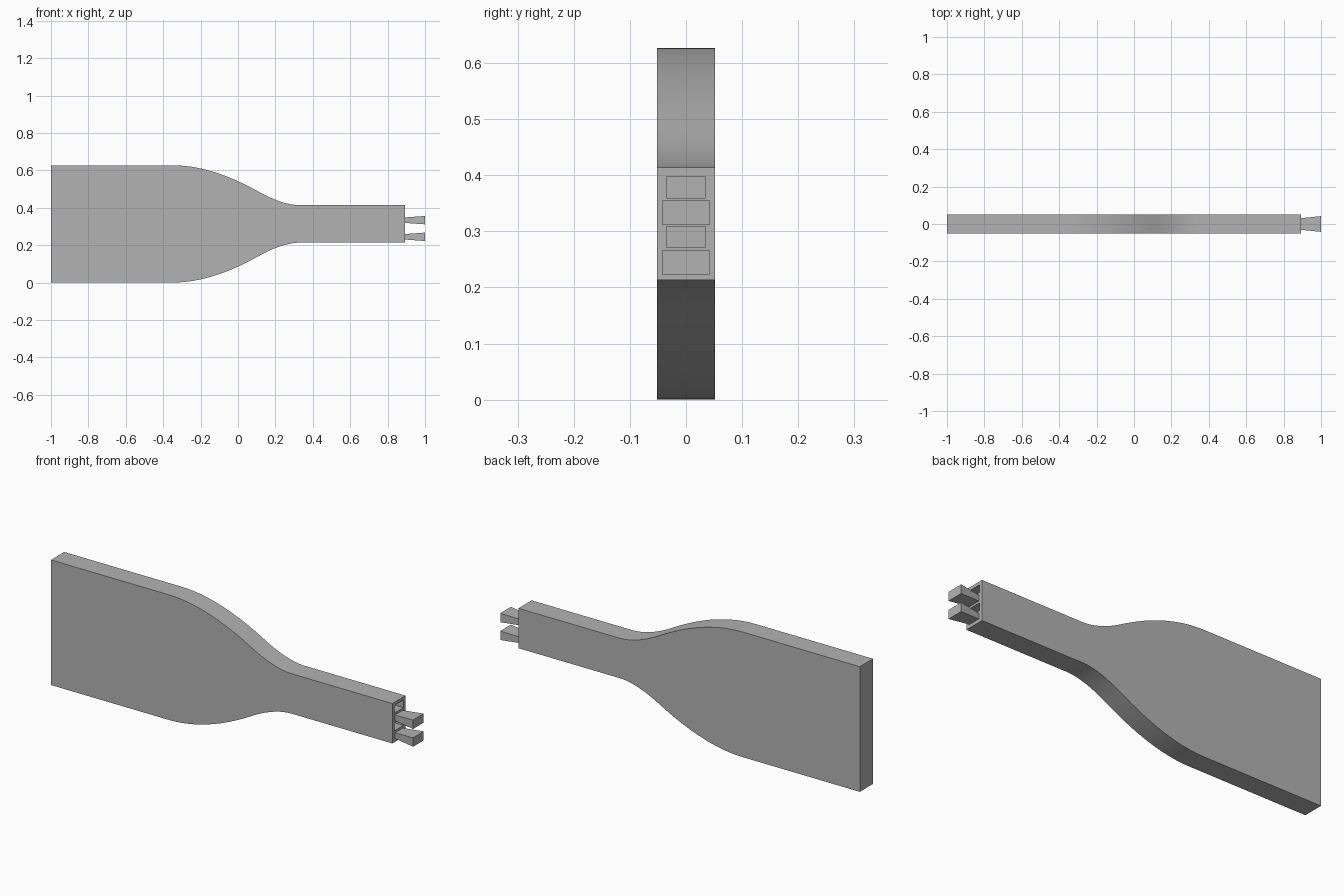
import bpy
import bmesh
import math
from mathutils import Vector

if "Cube" in bpy.data.objects:
    bpy.data.objects.remove(bpy.data.objects["Cube"], do_unlink=True)

HALF_T = 0.052     # half thickness of the board
MID_Z = 0.3135     # height of the long axis
END_X = 0.892      # end of the neck

grey = bpy.data.materials.new("plain grey")
grey.use_nodes = True
grey.diffuse_color = (0.45, 0.45, 0.45, 1)
grey.node_tree.nodes["Principled BSDF"].inputs["Base Color"].default_value = grey.diffuse_color


def finish(bm, name):
    """Turn a bmesh into a named grey object."""
    bmesh.ops.recalc_face_normals(bm, faces=bm.faces)
    mesh = bpy.data.meshes.new(name)
    bm.to_mesh(mesh)
    bm.free()
    mesh.materials.append(grey)
    obj = bpy.data.objects.new(name, mesh)
    bpy.context.collection.objects.link(obj)
    return obj


def arc(a, b, c, steps=12):
    """Points of a curve from a to c pulled towards b."""
    a, b, c = Vector(a), Vector(b), Vector(c)
    return [a.lerp(b, i / steps).lerp(b.lerp(c, i / steps), i / steps)
            for i in range(steps + 1)]


def flared_block(name, x0, size0, x1, size1, z):
    """Tapered block along x; sizes are half width and half height."""
    bm = bmesh.new()
    bmesh.ops.create_cube(bm, size=2)
    for v in bm.verts:
        x, (w, h) = (x0, size0) if v.co.x < 0 else (x1, size1)
        v.co = (x, v.co.y * w, z + v.co.z * h)
    return finish(bm, name)


# Board outline: upper edge as half height along x, mirrored below the axis
upper = [Vector((-1, 0.3135))]
upper += arc((-0.35, 0.3135), (-0.145, 0.3135), (0.1, 0.178))
upper += arc((0.1, 0.178), (0.235, 0.1), (0.335, 0.1))[1:]
upper.append(Vector((END_X, 0.1)))
outline = [(p.x, p.y) for p in upper] + [(p.x, -p.y) for p in reversed(upper)]

bm = bmesh.new()
face = bm.faces.new([bm.verts.new((x, -HALF_T, MID_Z + h)) for x, h in outline])
side = bmesh.ops.extrude_face_region(bm, geom=[face])["geom"]
bmesh.ops.translate(bm, vec=(0, 2 * HALF_T, 0),
                    verts=[v for v in side if isinstance(v, bmesh.types.BMVert)])
board = finish(bm, "board")

# Sockets in the neck end, widening inwards
for name, z in (("upper", 0.3785), ("lower", 0.2895)):
    cutter = flared_block(name + "_socket_cutter", END_X - 0.107, (0.045, 0.025),
                          END_X + 0.01, (0.034, 0.0182), z)
    cutter.hide_render = True
    cut = board.modifiers.new(name + "_socket", "BOOLEAN")
    cut.operation = "DIFFERENCE"
    cut.solver = "EXACT"
    cut.object = cutter
    bpy.context.view_layer.objects.active = board
    bpy.ops.object.modifier_apply(modifier=cut.name)
    bpy.data.objects.remove(cutter, do_unlink=True)

# Prongs, widening outwards
for name, z in (("upper_prong", 0.3335), ("lower_prong", 0.2445)):
    flared_block(name, END_X, (0.031, 0.0145), 1, (0.042, 0.0225), z)

# Smooth the curved edges, keep the corners sharp
bpy.ops.object.select_all(action="DESELECT")
board.select_set(True)
bpy.context.view_layer.objects.active = board
bpy.ops.object.shade_smooth_by_angle(angle=math.radians(30))
